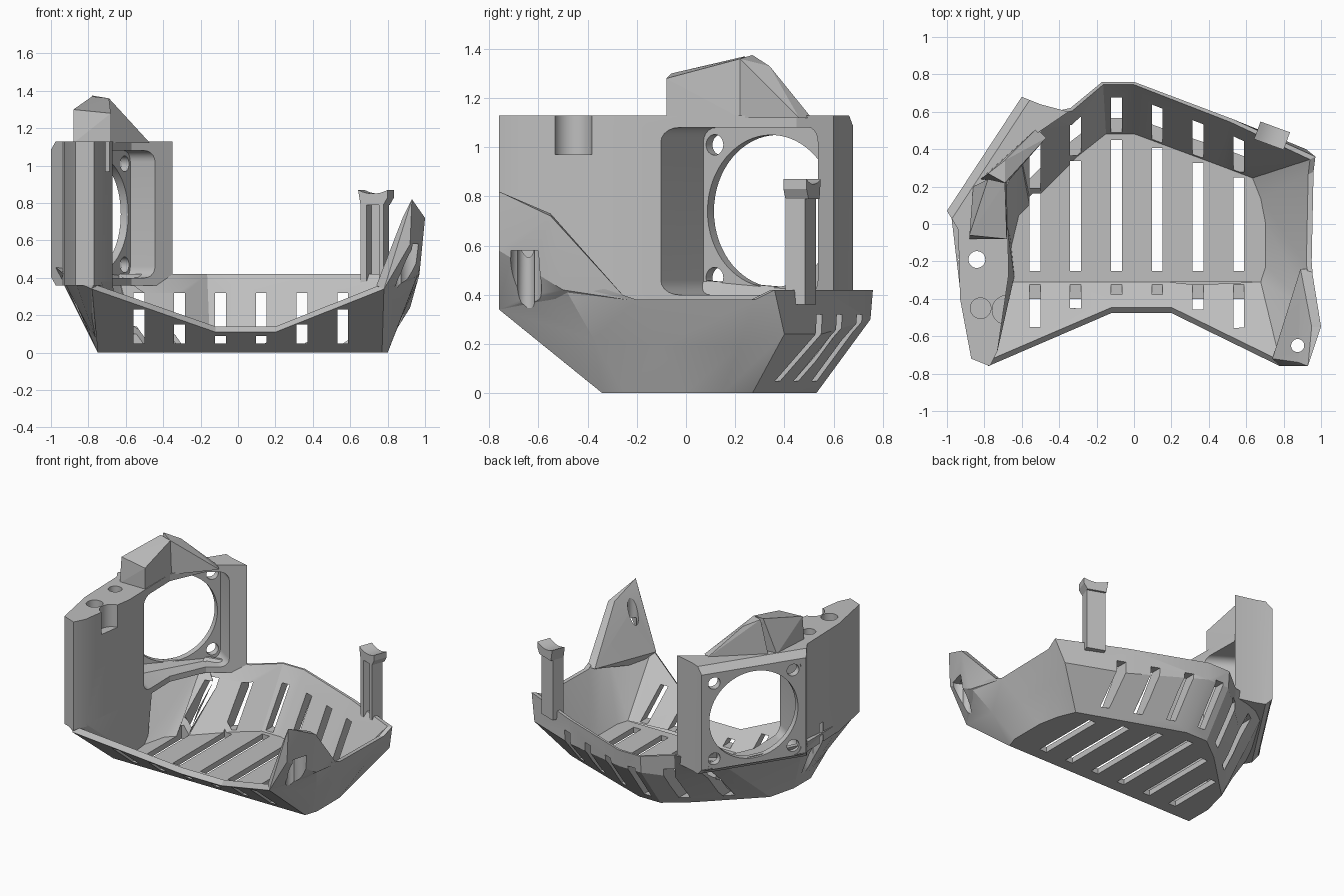
import bpy, bmesh, math
from mathutils import Vector, Matrix

if "Cube" in bpy.data.objects:
    bpy.data.objects.remove(bpy.data.objects["Cube"], do_unlink=True)

GREY = (0.52, 0.52, 0.52, 1)
mat = bpy.data.materials.new("mid grey")
mat.use_nodes = True
mat.diffuse_color = GREY
mat.node_tree.nodes["Principled BSDF"].inputs["Base Color"].default_value = GREY
UP = Vector((0, 0, 1))


def finish(name, bm):
    bmesh.ops.recalc_face_normals(bm, faces=bm.faces)
    me = bpy.data.meshes.new(name)
    bm.to_mesh(me)
    bm.free()
    me.materials.append(mat)
    ob = bpy.data.objects.new(name, me)
    bpy.context.collection.objects.link(ob)
    return ob


def hull(name, pts):
    bm = bmesh.new()
    for p in pts:
        bm.verts.new(p)
    out = bmesh.ops.convex_hull(bm, input=bm.verts)
    extra = {v for v in out["geom_interior"] if isinstance(v, bmesh.types.BMVert)}
    bmesh.ops.delete(bm, geom=list(extra), context="VERTS")
    return finish(name, bm)


def sweep(name, pts, vec, chamfer=None):
    """Closed solid from a flat outline; chamfer = (outline edge, size)."""
    bm = bmesh.new()
    a = [bm.verts.new(p) for p in pts]
    b = [bm.verts.new(Vector(p) + Vector(vec)) for p in pts]
    bm.faces.new(a[::-1])
    bm.faces.new(b)
    for i in range(len(a)):
        bm.faces.new((a[i - 1], a[i], b[i], b[i - 1]))
    if chamfer:
        i, size = chamfer
        edges = [bm.edges.get((ring[i - 1], ring[i])) for ring in (a, b)]
        bmesh.ops.bevel(bm, geom=edges, offset=size, segments=1, affect="EDGES")
    return finish(name, bm)


def block(name, centre, size, turn=0, round_y=0):
    bm = bmesh.new()
    bmesh.ops.create_cube(bm, size=1)
    bmesh.ops.scale(bm, vec=size, verts=bm.verts)
    if round_y:
        edges = [e for e in bm.edges
                 if abs(e.verts[0].co.y - e.verts[1].co.y) > 0.01]
        bmesh.ops.bevel(bm, geom=edges, offset=round_y, segments=5,
                        profile=0.5, affect="EDGES")
    bm.transform(Matrix.Translation(centre) @ Matrix.Rotation(turn, 4, "Z"))
    return finish(name, bm)


def rod(x, y, z0, z1, radius):
    """Upright round cutter."""
    bm = bmesh.new()
    bmesh.ops.create_cone(bm, cap_ends=True, segments=32, radius1=radius,
                          radius2=radius, depth=z1 - z0)
    bm.transform(Matrix.Translation((x, y, (z0 + z1) / 2)))
    return finish("cutter", bm)


def apply(ob, mod):
    bpy.context.view_layer.objects.active = ob
    bpy.ops.object.modifier_apply(modifier=mod.name)


def cut(ob, *cutters):
    for c in cutters:
        m = ob.modifiers.new("cut", "BOOLEAN")
        m.operation, m.solver, m.object = "DIFFERENCE", "EXACT", c
        m.use_self = m.use_hole_tolerant = True
        apply(ob, m)
        bpy.data.objects.remove(c, do_unlink=True)


# Basket shell: columns of (floor corner, crease or None, rim corner)
columns = [
    ((-.75, -.34), None, (-.78, -.76, .34)),
    ((-.12, -.34), None, (-.12, -.476, .11)),
    ((.20, -.34), None, (.20, -.476, .11)),
    ((.77, -.34), None, (.78, -.76, .34)),
    ((.80, -.25), None, (.97, -.50, .44)),
    ((.80, .00), None, (.95, -.20, .38)),
    ((.77, .15), None, (.96, .28, .38)),
    ((.72, .27), (.92, .40, .24), (.97, .36, .42)),
    ((.53, .34), (.53, .55, .24), (.53, .56, .42)),
    ((.00, .53), (.00, .75, .30), (.00, .76, .42)),
    ((-.17, .53), (-.17, .75, .30), (-.17, .76, .42)),
    ((-.34, .40), (-.34, .61, .26), (-.34, .62, .42)),
    ((-.70, .05), None, (-.66, .55, .42)),
    ((-.75, -.15), None, (-.98, .07, .46)),
    ((-.75, -.25), None, (-.93, -.35, .42)),
]
bm = bmesh.new()
rows = [[] for _ in range(5)]
for low, mid, rim in columns:
    low, rim = Vector((*low, 0)), Vector(rim)
    mid = Vector(mid) if mid else (low + rim) / 2
    lip = Vector((0, .03, .03)) if rim.y < -.4 else Vector((-.03 * rim.x, -.015, 0))
    base = Vector((low.x * .88, low.y * .91, .04))
    for row, p in zip(rows, (low, mid, rim, rim + lip, base)):
        row.append(bm.verts.new(p))
bm.faces.new(rows[0][::-1])
bm.faces.new(rows[-1])
n = len(columns)
for a, b in zip(rows, rows[1:]):
    for i in range(n):
        j = (i + 1) % n
        bm.faces.new((a[i], a[j], b[j], b[i]))
basket = finish("basket", bm)

# Vent slots through front, floor and back of the basket
for i in range(6):
    x = -.53 + .218 * i
    top = (.23, .15, .09)[min(i, 5 - i)]
    back = .53 - .36 * max(0, x) - .8 * max(0, -.17 - x)
    cut(basket,
        block("cutter", (x, -.61, (.05 + top) / 2), (.058, .62, top - .05)),
        block("cutter", (x, (back - .33) / 2, 0), (.058, back + .17, .2)),
        block("cutter", (x, back + .3, .185), (.058, .7, .27)))

# Fan tower: plan outline with a chamfered outer face and a square pocket
plan = [(-1, .07), (-.94, -.03), (-.93, -.4), (-.87, -.72), (-.77, -.76),
        (-.73, -.68), (-.67, -.27), (-.68, .2), (-.57, .45), (-.35, .6),
        (-.50, .64), (-.6, .68)]
tower = sweep("fan_tower", [(x, y, .36) for x, y in plan], UP * .77, (0, .045))
mid = Vector((-.8, .375, .74))
along = Vector((.548, .836, 0))
inward = Vector((.836, -.548, 0))
turn = math.atan2(along.y, along.x)
cut(tower, block("cutter", mid + inward * .285, (.66, .77, .68), turn, .06))

# Fan plate: square sheet with a large bore and four screw holes
bm = bmesh.new()


def loop(cu, cz, radius, sides, start=0):
    ring = []
    for k in range(sides):
        t = start + math.tau * k / sides
        ring.append(bm.verts.new(mid + inward * .028
                                 + along * (cu + radius * math.cos(t))
                                 + UP * (cz + radius * math.sin(t))))
    for k in range(sides):
        bm.edges.new((ring[k - 1], ring[k]))


loop(0, 0, .345 * math.sqrt(2), 4, math.pi / 4)
loop(0, 0, .31, 64)
for su in (-1, 1):
    for sz in (-1, 1):
        loop(.275 * su, .27 * sz, .042, 24)
bmesh.ops.triangle_fill(bm, edges=bm.edges, use_beauty=True, normal=inward)
plate = finish("fan_plate", bm)
m = plate.modifiers.new("depth", "SOLIDIFY")
m.thickness, m.offset = 0.048, 0
apply(plate, m)

# Tower foot blending the tower down into the basket
foot = hull("tower_foot", [
    (-.67, -.27, .38), (-.73, -.68, .38), (-.77, -.76, .37), (-.78, -.75, .34),
    (-.87, -.72, .38), (-.93, -.4, .38), (-.94, -.03, .40), (-.68, 0, .38),
    (-.64, -.28, .04), (-.66, -.08, .04), (-.74, -.3, .02)])

# Bolt holes in the tower top, one going right through, and a rounded notch
cut(tower, rod(-.82, -.45, .9, 1.3, .055), rod(-.68, -.46, .97, 1.19, .078))
for ob in (tower, foot, basket):
    cut(ob, rod(-.88, -.19, 0, .5, .06), rod(-.84, -.19, -.15, 1.35, .045))

# Air guide on top of the tower
hull("air_guide_side", [
    (-.88, -.08, 1.12), (-.68, -.08, 1.12), (-.68, .22, 1.12), (-.86, .2, 1.12),
    (-.88, -.06, 1.3), (-.68, -.08, 1.28), (-.69, .22, 1.36), (-.78, .24, 1.37)])
hull("air_guide_wing", [
    (-.68, .22, 1.12), (-.47, .46, 1.12), (-.52, .51, 1.12), (-.82, .24, 1.12),
    (-.69, .22, 1.36), (-.78, .27, 1.375), (-.69, .34, 1.33)])

# Mounting ear at the front left corner, with a recessed upright screw hole
ear = hull("mounting_ear", [
    (.78, -.76, .34), (.74, -.72, .36), (.93, -.76, .82), (.88, -.74, .72),
    (.92, -.76, .58), (1, -.55, .72), (.95, -.55, .73), (.97, -.5, .42),
    (.95, -.24, .38), (.89, -.24, .38), (.84, -.45, .36), (.80, -.6, .3)])
for ob in (ear, basket):
    cut(ob, rod(.925, -.65, .36, .58, .063), rod(.875, -.65, 0, 1.2, .035))

# Clip post on the back wall: channelled shaft and cupped head
across = Vector((math.cos(-.35), math.sin(-.35), 0))
out = Vector((-across.y, across.x, 0))


def place(a, o, z):
    return Vector((.738, .472, z)) + across * a + out * o


channel = [(-.07, .035), (-.07, -.05), (-.035, -.05), (-.025, 0),
           (.025, 0), (.035, -.05), (.06, -.05), (.06, .035)]
sweep("clip_post", [place(a, o, .36) for a, o in channel], UP * .45)
cup = [(.084 * t / 4, .85 + .02 * (t / 4) ** 2) for t in range(-4, 5)]
cup += [(.084, .83), (.06, .79), (-.07, .79)]
head = sweep("clip_head", [place(a, -.05, z) for a, z in cup], out * .10)

# Smooth the bored surfaces, keep the facets sharp
for ob in (basket, tower, plate, foot, ear, head):
    bpy.ops.object.select_all(action="DESELECT")
    ob.select_set(True)
    bpy.context.view_layer.objects.active = ob
    bpy.ops.object.shade_smooth_by_angle(angle=math.radians(22))
